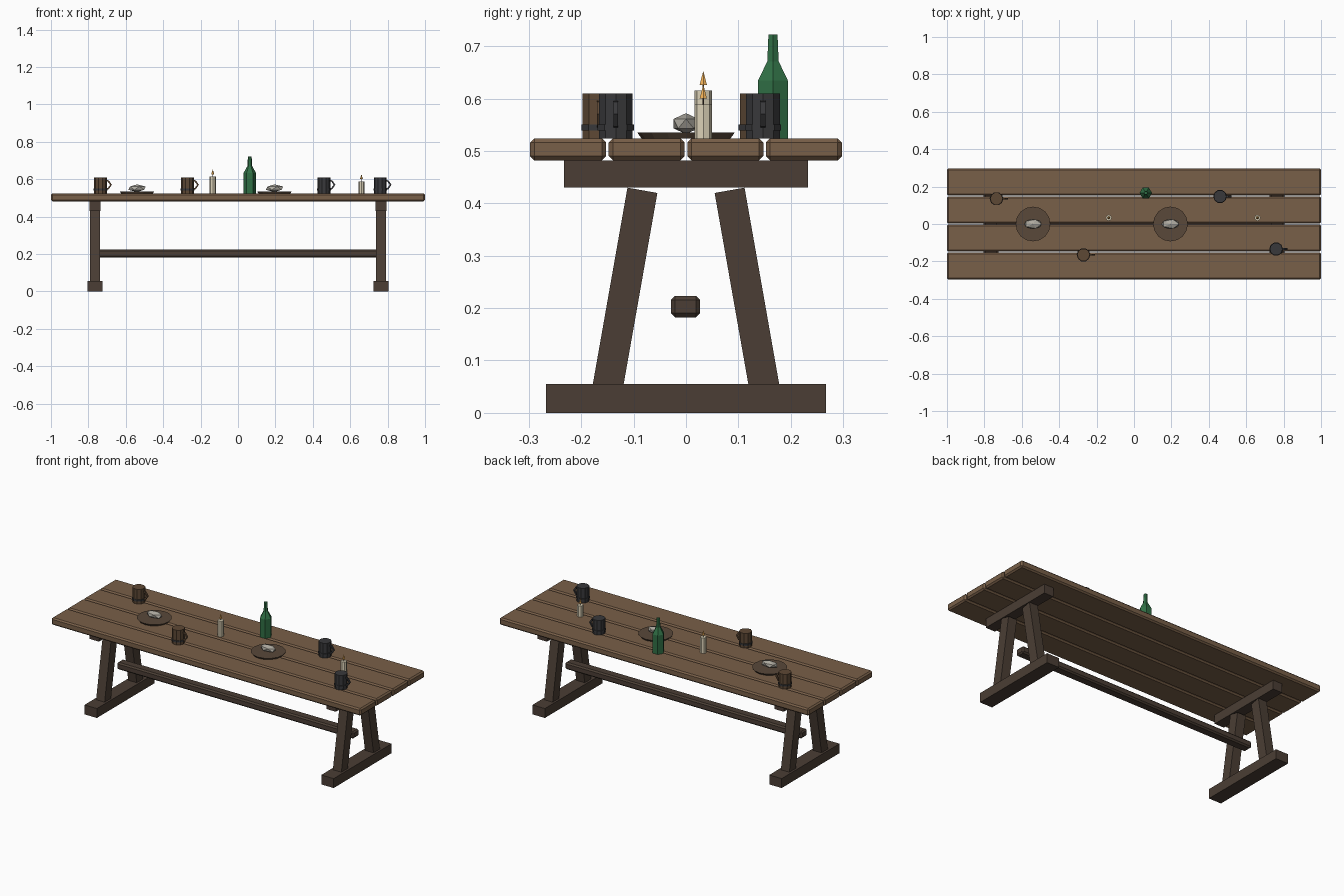
import bpy, bmesh, math
from mathutils import Matrix, Vector

if "Cube" in bpy.data.objects:
    bpy.data.objects.remove(bpy.data.objects["Cube"])


def mat(name, rgb):
    m = bpy.data.materials.new(name)
    m.diffuse_color = (*rgb, 1)
    m.use_nodes = True
    m.node_tree.nodes["Principled BSDF"].inputs["Base Color"].default_value = m.diffuse_color
    return m


PLANK = mat("plank_wood", (0.19, 0.115, 0.065))
DARK = mat("dark_wood", (0.07, 0.048, 0.035))
MUGWOOD = mat("mug_wood", (0.11, 0.065, 0.035))
IRON = mat("iron", (0.04, 0.04, 0.043))
PLATE = mat("plate_wood", (0.10, 0.065, 0.042))
FOOD = mat("food", (0.42, 0.40, 0.35))
WAX = mat("wax", (0.72, 0.65, 0.48))
FLAME = mat("flame", (0.9, 0.45, 0.10))
GLASS = mat("green_glass", (0.03, 0.16, 0.06))


def finish(name, bm, material, loc=(0, 0, 0)):
    bmesh.ops.recalc_face_normals(bm, faces=bm.faces)
    me = bpy.data.meshes.new(name)
    bm.to_mesh(me)
    bm.free()
    me.materials.append(material)
    ob = bpy.data.objects.new(name, me)
    ob.location = loc
    bpy.context.collection.objects.link(ob)
    return ob


def box(name, loc, size, material, bevel=0, tilt=0):
    bm = bmesh.new()
    bmesh.ops.create_cube(bm, size=1)
    bmesh.ops.scale(bm, vec=size, verts=bm.verts)
    if bevel:
        bmesh.ops.bevel(bm, geom=bm.edges[:], offset=bevel, segments=1, affect='EDGES')
    ob = finish(name, bm, material, loc)
    ob.rotation_euler.x = tilt
    return ob


def lathe(name, loc, profile, sides, material):
    """Closed low-poly solid from (radius, z) rings."""
    bm = bmesh.new()
    rings = []
    for r, z in profile:
        rings.append([bm.verts.new((r * math.cos(2 * math.pi * i / sides),
                                    r * math.sin(2 * math.pi * i / sides), z))
                      for i in range(sides)])
    for a, b in zip(rings, rings[1:]):
        for i in range(sides):
            j = (i + 1) % sides
            bm.faces.new((a[i], a[j], b[j], b[i]))
    bm.faces.new(rings[0])
    bm.faces.new(rings[-1])
    return finish(name, bm, material, loc)


def sweep(name, loc, path, r, material):
    """Square-section bar following a path in the xz plane."""
    bm = bmesh.new()
    pts = [Vector((x, 0, z)) for x, z in path]
    rings = []
    for i, p in enumerate(pts):
        t = (pts[min(i + 1, len(pts) - 1)] - pts[max(i - 1, 0)]).normalized()
        n = Vector((0, 1, 0)).cross(t)
        rings.append([bm.verts.new(p + n * r * a + Vector((0, r * b, 0)))
                      for a, b in ((1, 1), (-1, 1), (-1, -1), (1, -1))])
    for a, b in zip(rings, rings[1:]):
        for i in range(4):
            j = (i + 1) % 4
            bm.faces.new((a[i], a[j], b[j], b[i]))
    bm.faces.new(rings[0])
    bm.faces.new(rings[-1])
    return finish(name, bm, material, loc)


TOP = 0.524

# table top planks
for i, y in enumerate((-0.225, -0.075, 0.075, 0.225)):
    box(f"plank_{i + 1}", (0, y, 0.503), (2.0, 0.145, 0.042), PLANK, 0.008)

# trestles
for side, s in (("left", -1), ("right", 1)):
    x = s * 0.765
    box(f"{side}_crossbeam", (x, 0, 0.456), (0.06, 0.466, 0.052), DARK)
    box(f"{side}_foot", (x, 0, 0.0275), (0.08, 0.534, 0.055), DARK)
    for end, e in (("front", -1), ("back", 1)):
        box(f"{side}_{end}_leg", (x, e * 0.12, 0.216), (0.055, 0.058, 0.424),
            DARK, tilt=e * math.radians(10))

# stretcher
box("stretcher", (0, -0.001, 0.203), (1.53, 0.056, 0.041), DARK, 0.008)

# mugs
for i, (x, y, m) in enumerate(((-0.735, 0.135, MUGWOOD), (-0.27, -0.165, MUGWOOD),
                               (0.46, 0.147, IRON), (0.76, -0.134, IRON))):
    loc = (x, y, TOP)
    lathe(f"mug_{i + 1}_body", loc, [(0.034, 0), (0.034, 0.086)], 10, m)
    lathe(f"mug_{i + 1}_band", loc, [(0.0365, 0.015), (0.0365, 0.026)], 10, IRON)
    sweep(f"mug_{i + 1}_handle", loc,
          [(0.028, 0.068), (0.042, 0.066), (0.056, 0.046), (0.042, 0.026), (0.028, 0.024)],
          0.0045, m)

# plates with food
for i, x in enumerate((-0.54, 0.195)):
    lathe(f"plate_{i + 1}", (x, 0, TOP), [(0.085, 0), (0.093, 0.011)], 16, PLATE)
    bm = bmesh.new()
    bmesh.ops.create_icosphere(bm, subdivisions=1, radius=1,
                               matrix=Matrix.Diagonal((0.052, 0.028, 0.02, 1)))
    finish(f"food_{i + 1}", bm, FOOD, (x, 0, 0.552))

# candles
for i, (x, h) in enumerate(((-0.135, 0.091), (0.66, 0.065))):
    loc = (x, 0.033, TOP)
    lathe(f"candle_{i + 1}", loc, [(0.0165, 0), (0.0165, h)], 8, WAX)
    lathe(f"wick_{i + 1}", loc, [(0.0015, h), (0.0015, h + 0.014)], 4, DARK)
    lathe(f"flame_{i + 1}", loc, [(0.008, h + 0.011), (0.0003, h + 0.037)], 6, FLAME)

# bottle
lathe("bottle", (0.063, 0.166, TOP),
      [(0.033, 0), (0.033, 0.11), (0.0125, 0.147), (0.010, 0.198)], 6, GLASS)
